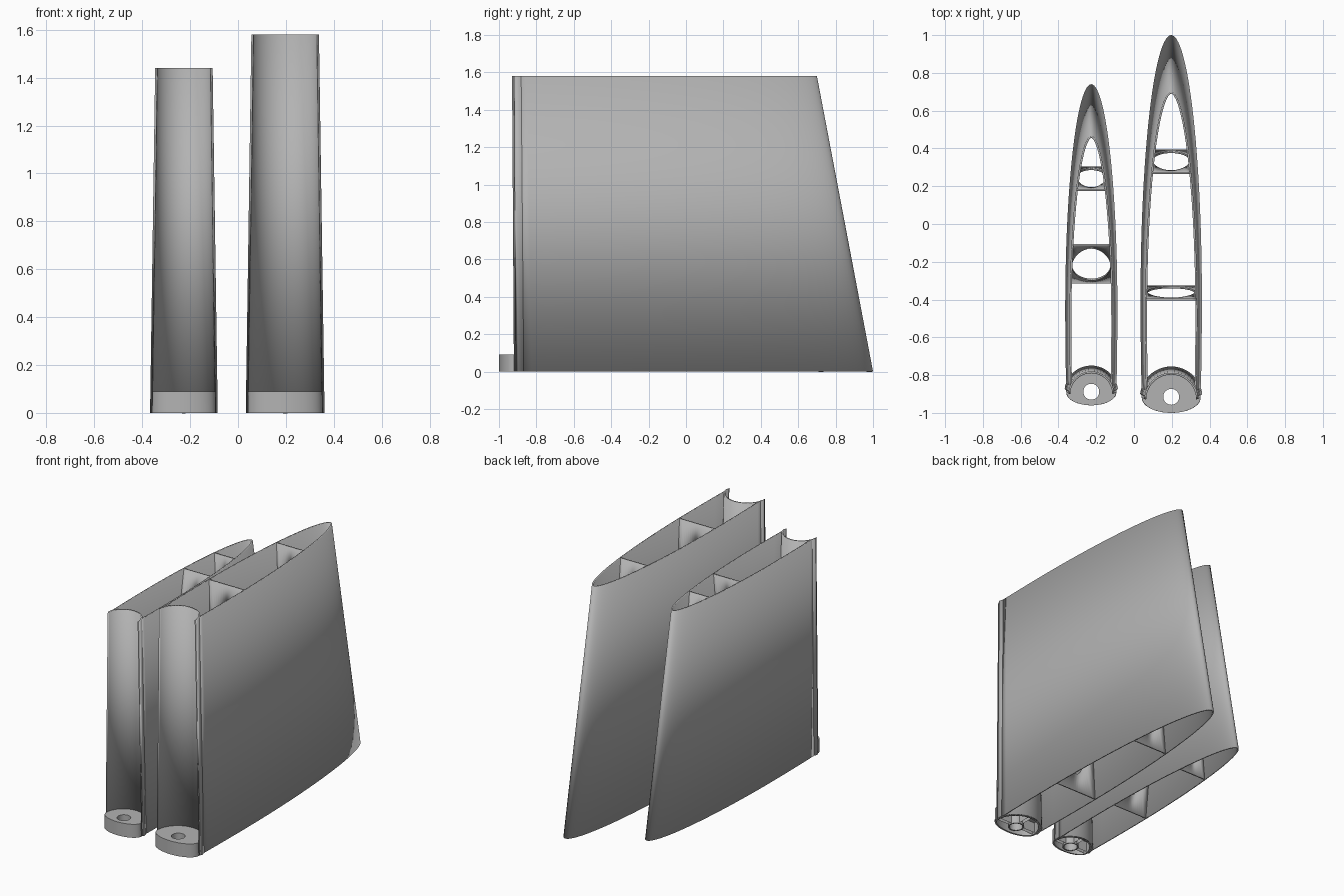
import bpy, bmesh
from math import sin, cos, pi, sqrt

if "Cube" in bpy.data.objects:
    bpy.data.objects.remove(bpy.data.objects["Cube"], do_unlink=True)

GREY = 0.45
mat = bpy.data.materials.new("plain grey")
mat.use_nodes = True
mat.diffuse_color = (GREY, GREY, GREY, 1)
mat.node_tree.nodes["Principled BSDF"].inputs["Base Color"].default_value = (GREY, GREY, GREY, 1)

HALF, SIDE, PIVOT = 0.1625, 0.08, 0.013   # half width, side wall start, taper centre
EDGE = HALF * 0.96                        # half width at the side wall start
WALL, BOSS = 0.01, 0.09                   # skin thickness, boss height
made = []


def half_width(y):
    """Half width of the section at distance y behind the nose."""
    d = y - 0.6
    if d > 0:
        return HALF * sqrt(max(0, 1 - (d / 1.4) ** 2))
    return HALF * (1 - 0.04 * (d / 0.52) ** 2)


def loft(name, rings, closed=False, thickness=0, offset=-1):
    """Bridge successive closed rings of equal point count."""
    bm = bmesh.new()
    loops = [[bm.verts.new(p) for p in ring] for ring in rings]
    pairs = list(zip(loops, loops[1:]))
    if closed:
        pairs.append((loops[-1], loops[0]))
    for a, b in pairs:
        n = len(a)
        for i in range(n):
            j = (i + 1) % n
            bm.faces.new((a[i], a[j], b[j], b[i]))
    if closed:
        bmesh.ops.recalc_face_normals(bm, faces=bm.faces)
    me = bpy.data.meshes.new(name)
    bm.to_mesh(me)
    bm.free()
    me.materials.append(mat)
    ob = bpy.data.objects.new(name, me)
    bpy.context.collection.objects.link(ob)
    if thickness:
        mod = ob.modifiers.new("thickness", "SOLIDIFY")
        mod.thickness, mod.offset = thickness, offset
    made.append(ob)


def box(name, lo, hi):
    rings = [[(lo[0], lo[1], z), (hi[0], lo[1], z), (hi[0], hi[1], z), (lo[0], hi[1], z)]
             for z in (lo[2], hi[2])]
    loft(name, rings)


def wing(prefix, cx, nose, k, height, shrink, ribs):
    def taper(z):
        return 1 + (shrink - 1) * z / height

    def place(x, y, z):
        s = taper(z)
        return (cx + x * k * s, nose + k * (PIVOT + (y - PIVOT) * s), z)

    # Hollow tapered skin with a round groove down the front
    n = 32
    right = []
    for i in range(n + 1):
        y = SIDE + (2 - SIDE) * sin(pi / 2 * i / n)
        right.append((half_width(y), y))
    left = [(-x, y) for x, y in reversed(right[:-1])]
    groove = [(-EDGE * cos(pi * i / 24), SIDE + EDGE * sin(pi * i / 24)) for i in range(1, 24)]
    outline = right + left + groove
    loft(prefix + "_skin", [[place(x, y, z) for x, y in outline] for z in (0, height)],
         thickness=WALL)

    # Round hinge boss at the foot: hollow below, with a tube round the hole
    def boss_ring(z, inset=0):
        pts = []
        for i in range(64):
            a = 2 * pi * i / 64
            r = EDGE - inset
            depth = r if sin(a) > 0 else SIDE - inset
            pts.append(place(r * cos(a), SIDE + depth * sin(a), z))
        return pts

    hole_y = nose + 0.085 * k

    def hole_ring(z, r):
        return [(cx + r * cos(2 * pi * i / 64), hole_y + r * sin(2 * pi * i / 64), z)
                for i in range(64)]

    roof = BOSS - 0.015
    loft(prefix + "_hinge_boss",
         [boss_ring(0), boss_ring(BOSS), hole_ring(BOSS, 0.042), hole_ring(0, 0.042),
          hole_ring(0, 0.05), hole_ring(roof, 0.05), boss_ring(roof, 0.012), boss_ring(0, 0.012)],
         closed=True)

    # Webs joining the tube to the boss wall
    reach = (EDGE - 0.006) * k
    for sign, label in ((1, "left"), (-1, "right")):
        a, b = sorted((cx + sign * 0.047, cx + sign * reach))
        box(f"{prefix}_{label}_web", (a, hole_y - 0.012, 0.005), (b, hole_y + 0.012, BOSS - 0.01))
    box(prefix + "_back_web", (cx - 0.012, hole_y + 0.047, 0.005),
        (cx + 0.012, nose + k * (SIDE + EDGE) - 0.006, BOSS - 0.01))

    # Leaning cross ribs with a tall oval opening
    def rib_point(u, v, low, high):
        t = (v + 1) / 2
        z, y = t * height, low + (high - low) * t
        s = taper(z)
        local = ((y - nose) / k - PIVOT) / s + PIVOT
        return (cx + u * (half_width(local) * k * s - WALL / 2), y, z)

    for label, low, high in ribs:
        outer, inner = [], []
        for i in range(64):
            c, s = cos(2 * pi * i / 64), sin(2 * pi * i / 64)
            m = max(abs(c), abs(s))
            outer.append(rib_point(c / m, s / m, low, high))
            inner.append(rib_point(0.86 * c, 0.84 * s, low, high))
        loft(f"{prefix}_{label}_rib", [outer, inner], thickness=WALL, offset=0)


wing("large", 0.197, -1.0, 1.0, 1.58, 0.849, (("front", -0.33, -0.40), ("rear", 0.39, 0.27)))
wing("small", -0.226, -0.96, 0.85, 1.44, 0.838, (("front", -0.31, -0.11), ("rear", 0.30, 0.18)))

# Smooth the curved walls and keep the rims crisp
bpy.ops.object.select_all(action="DESELECT")
for ob in made:
    ob.select_set(True)
bpy.context.view_layer.objects.active = made[0]
bpy.ops.object.shade_smooth_by_angle(angle=0.6)
